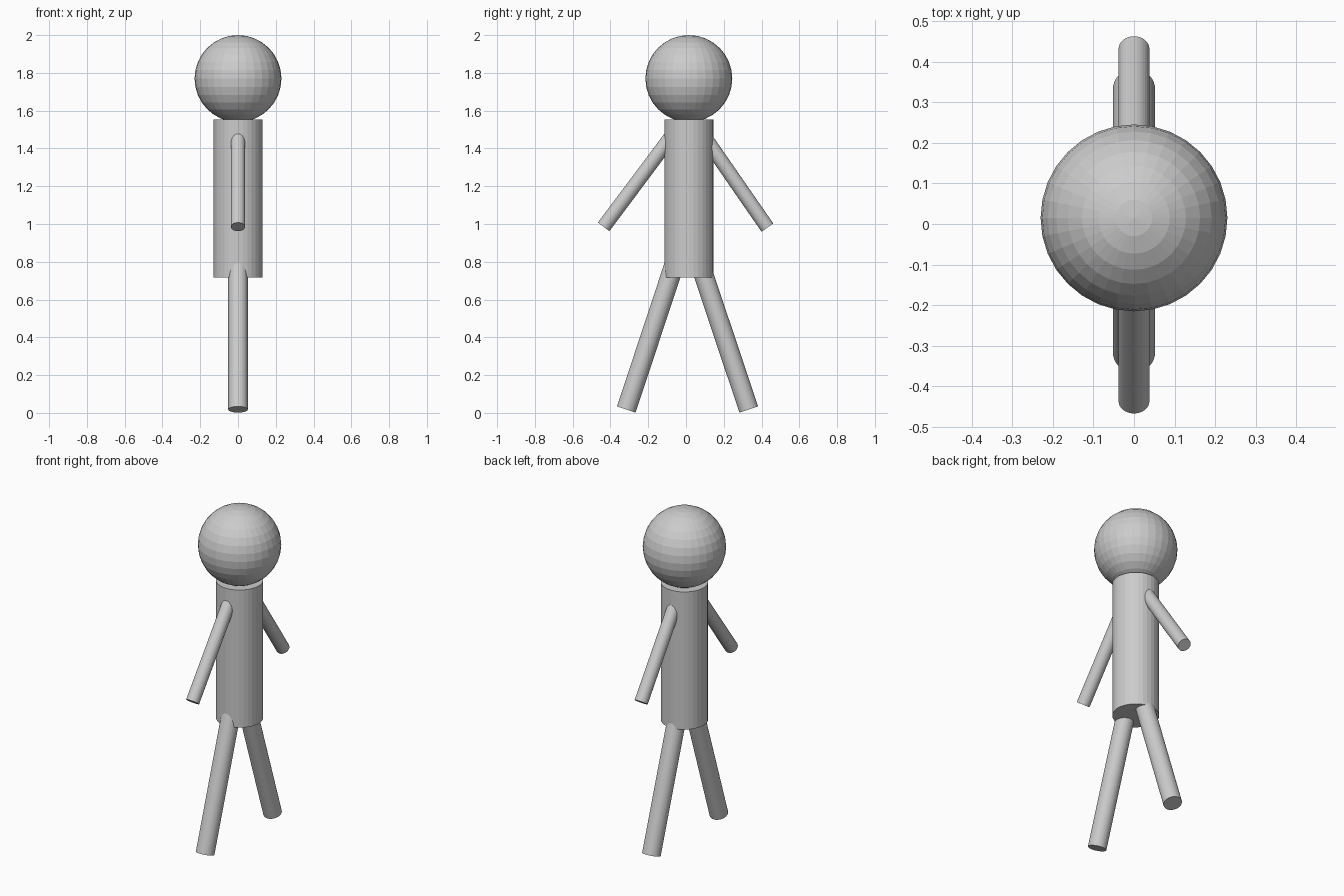
import bpy
from mathutils import Vector

if "Cube" in bpy.data.objects:
    bpy.data.objects.remove(bpy.data.objects["Cube"])

CY = 0.015  # body axis is slightly off centre in y


def limb(name, radius, start, end):
    """Flat-shaded cylinder between two (y, z) points in the x = 0 plane."""
    a, b = Vector((0, *start)), Vector((0, *end))
    axis = b - a
    bpy.ops.mesh.primitive_cylinder_add(
        vertices=32, radius=radius, depth=axis.length, location=(a + b) / 2,
        rotation=axis.to_track_quat('Z', 'X').to_euler())
    bpy.context.object.name = name


# Head
bpy.ops.mesh.primitive_uv_sphere_add(segments=32, ring_count=16, radius=0.23,
                                     location=(0, CY, 1.77))
bpy.context.object.name = "head"

# Torso
limb("torso", 0.13, (CY, 0.716), (CY, 1.553))

# Arms, from hand to shoulder (inside the torso)
limb("front_arm", 0.038, (-0.436, 0.985), (-0.04, 1.514))
limb("back_arm", 0.038, (0.431, 0.981), (0.07, 1.502))

# Legs, from foot to hip (inside the torso)
limb("front_leg", 0.052, (-0.316, 0.018), (-0.03, 0.882))
limb("back_leg", 0.052, (0.332, 0.018), (0.05, 0.862))
